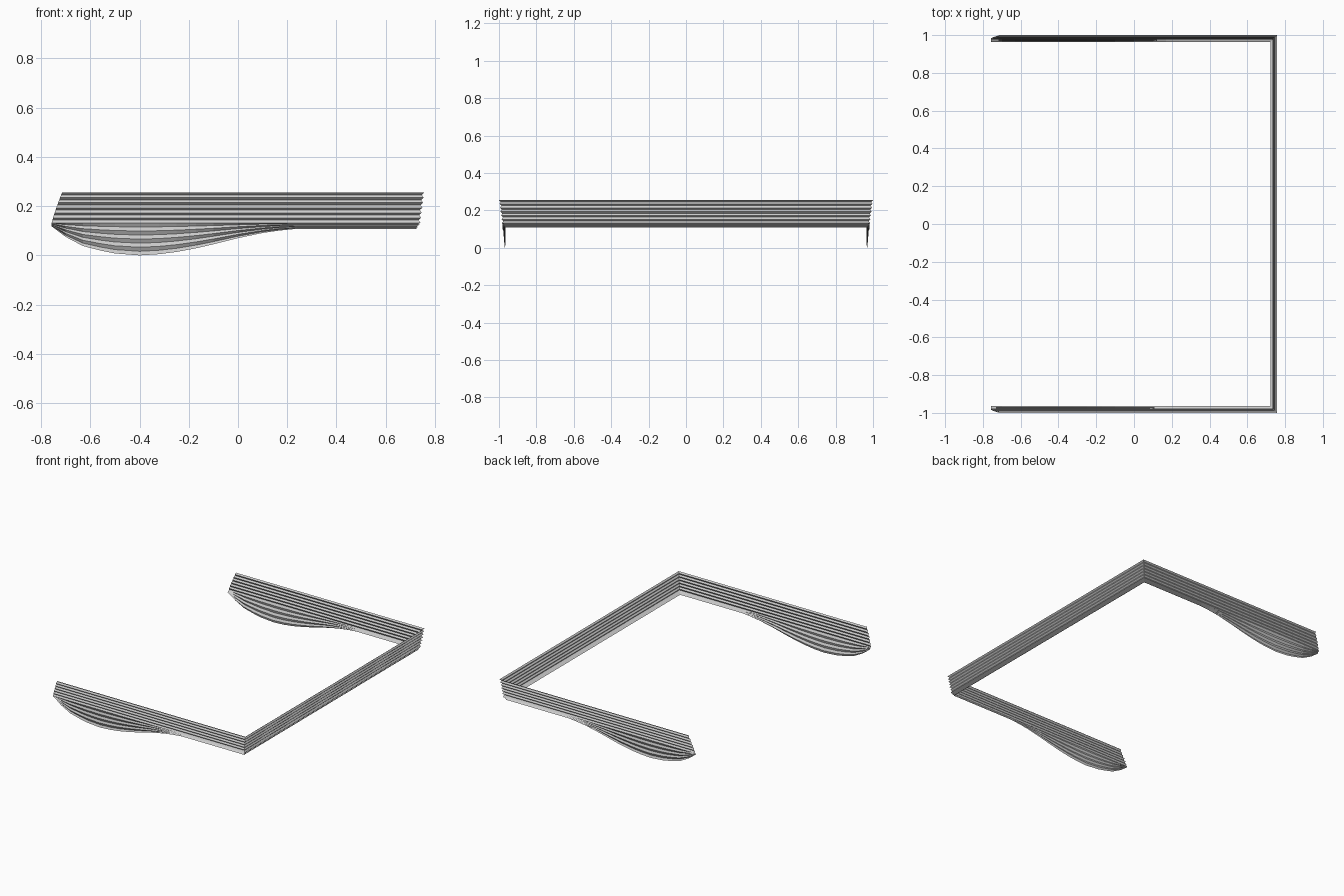
import bpy, bmesh

cube = bpy.data.objects.get("Cube")
if cube:
    bpy.data.objects.remove(cube, do_unlink=True)

HALF_X, HALF_Y = 0.757, 1.0
UPPER_PLEATS = 6      # parallel pleats of the band
LOWER_FACES = 8       # folds that fan out into the bellies
PACK_TOP, PACK_BOTTOM = 0.132, 0.108

# Lower edge of the arm: x, z
BELLY = [(-0.757, 0.118), (-0.70, 0.075), (-0.63, 0.038), (-0.56, 0.020),
         (-0.50, 0.008), (-0.40, 0.0), (-0.32, 0.005), (-0.25, 0.014),
         (-0.17, 0.029), (-0.10, 0.045), (0.0, 0.070), (0.10, 0.091),
         (0.17, 0.101), (0.24, PACK_BOTTOM)]


def free_end(z):
    """x of the slightly bowed free end of an arm at height z."""
    t = max(0.0, (z - PACK_TOP) / (0.255 - PACK_TOP))
    return -HALF_X + 0.042 * t ** 1.15


def section(bottom):
    """Zigzag cross-section as (inset, z), from the top rim to the lower edge."""
    pts = []
    step = (0.255 - PACK_TOP) / UPPER_PLEATS
    for i in range(UPPER_PLEATS):
        z = 0.255 - step * i
        pts.append((0.0027 * i, z))
        pts.append((0.0027 * i + 0.010, z - step * 0.45))
    for k in range(LOWER_FACES + 1):
        f = k / LOWER_FACES
        inset = 0.016 + 0.014 * f + (0.007 if k % 2 else 0.0)
        pts.append((inset, PACK_TOP + (bottom - PACK_TOP) * f))
    return pts


# Front arm stations, then the mitred corner
arm = []
for n, (x, bottom) in enumerate(BELLY):
    row = []
    for d, z in section(bottom):
        row.append((free_end(z) if n == 0 else x, -HALF_Y + d, z))
    arm.append(row)
arm.append([(HALF_X - d, -HALF_Y + d, z) for d, z in section(PACK_BOTTOM)])

# Mirror the stations so the sheet runs round the back of the frame
rows = arm + [[(x, -y, z) for x, y, z in row] for row in reversed(arm)]

bm = bmesh.new()
grid = [[bm.verts.new(p) for p in row] for row in rows]
for a, b in zip(grid, grid[1:]):
    for j in range(len(a) - 1):
        bm.faces.new((a[j], a[j + 1], b[j + 1], b[j]))

mesh = bpy.data.meshes.new("pleated_band")
bm.to_mesh(mesh)
bm.free()
band = bpy.data.objects.new("pleated_band", mesh)
bpy.context.collection.objects.link(band)

# Single light grey
grey = bpy.data.materials.new("light_grey")
grey.use_nodes = True
colour = (0.6, 0.6, 0.6, 1.0)
grey.diffuse_color = colour
grey.node_tree.nodes["Principled BSDF"].inputs["Base Color"].default_value = colour
mesh.materials.append(grey)
